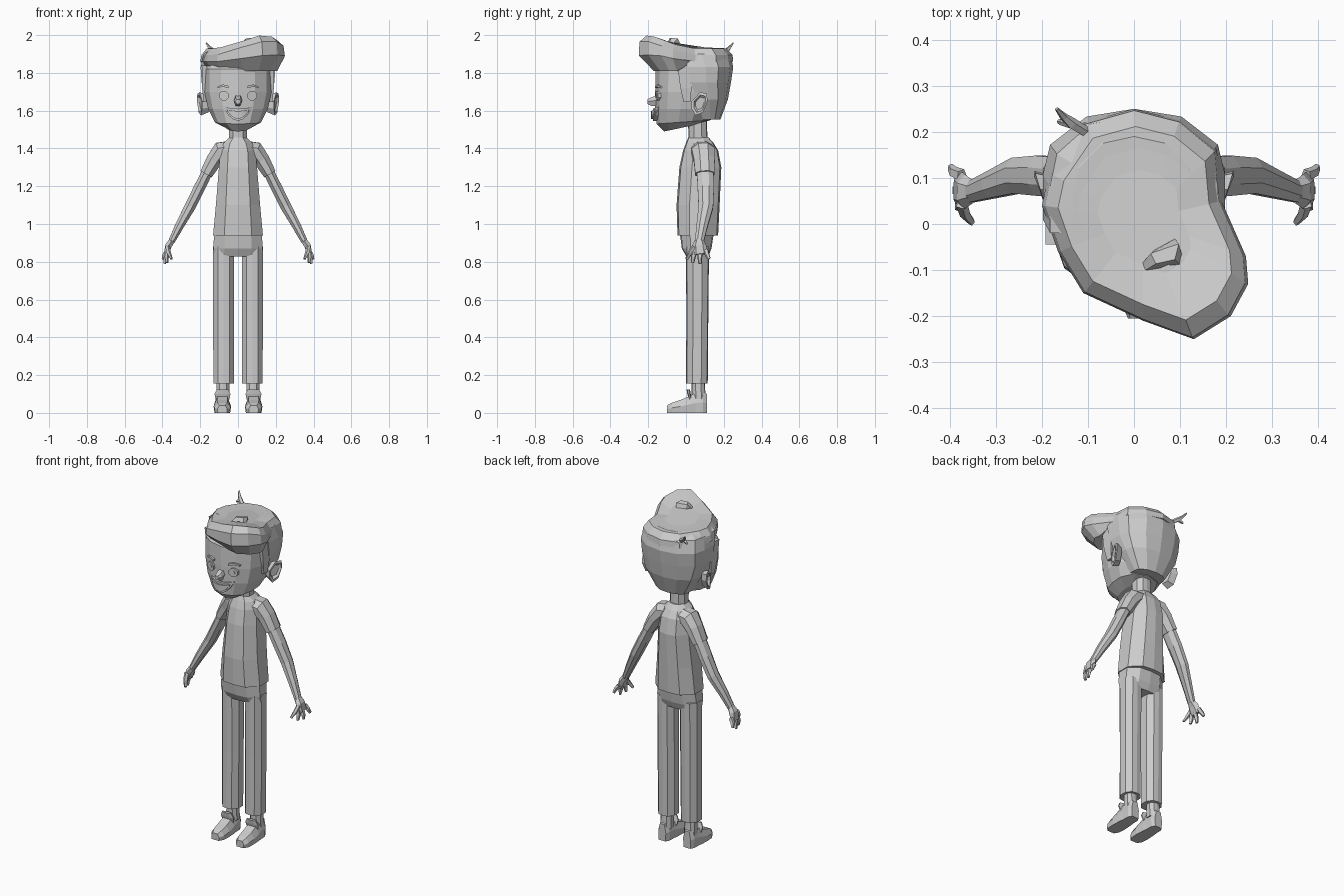
import bpy, bmesh, math
from mathutils import Vector

BODY = [(0, -1), (.55, -.93), (1, -.4), (1, .4), (.55, .93), (0, 1)]
FACE = [(0, -1), (.5, -.88), (.85, -.62), (1, -.2), (1, .3), (.65, .82), (0, 1)]
NAPE = [(0, -1), (1, -1), (1, -.2), (.92, .35), (.52, .86), (0, 1)]


def loft(name, rings, mirror=False):
    """Skin a list of equal-length point rings and cap both ends."""
    bm = bmesh.new()
    rows = [[bm.verts.new(p) for p in r] for r in rings]
    n = len(rows[0])
    for a, b in zip(rows, rows[1:]):
        for i in range(n):
            j = (i + 1) % n
            bm.faces.new((a[i], a[j], b[j], b[i]))
    bm.faces.new(rows[0][::-1])
    bm.faces.new(rows[-1])
    bmesh.ops.recalc_face_normals(bm, faces=bm.faces)
    me = bpy.data.meshes.new(name)
    bm.to_mesh(me)
    bm.free()
    ob = bpy.data.objects.new(name, me)
    bpy.context.collection.objects.link(ob)
    if mirror:
        ob.modifiers.new("mirror", 'MIRROR').use_mirror_merge = False
    return ob


def ring(half, z, w, f, b, tilt=0, cx=0):
    """Horizontal symmetric ring: half width w, front y f, back y b."""
    full = half + [(-u, v) for u, v in half[-2:0:-1]]
    return [(cx + u * w, (f + b) / 2 + v * (b - f) / 2, z + tilt * (v + 1) / 2)
            for u, v in full]


def tube(name, path, n=6, mirror=False):
    """Tube along (x, y, z, radius across, radius in y)."""
    pts = [Vector(p[:3]) for p in path]
    rings = []
    for i, p in enumerate(path):
        d = (pts[min(i + 1, len(pts) - 1)] - pts[max(i - 1, 0)]).normalized()
        a = (Vector((0, 1, 0)) - d * d.y).normalized()
        b = d.cross(a)
        angs = [2 * math.pi * (k + .5) / n for k in range(n)]
        rings.append([pts[i] + b * p[3] * math.cos(t) + a * p[4] * math.sin(t) for t in angs])
    return loft(name, rings, mirror)


# Shirt, sleeves and neck
loft("shirt", [ring(BODY, *r) for r in [
    (.94, .132, -.045, .17), (1.1, .117, -.05, .178), (1.3, .101, -.035, .187),
    (1.39, .093, -.015, .17), (1.43, .075, 0, .145), (1.458, .045, .012, .12)]])
tube("sleeve", [(.03, .085, 1.395, .05, .065), (.09, .09, 1.385, .055, .065),
                (.125, .097, 1.34, .046, .06), (.168, .1, 1.265, .037, .056)], 8, True)
loft("neck", [ring(BODY, z, .048, f, b) for z, f, b in [(1.42, .015, .115), (1.56, .01, .11)]])

# Arms and hands
tube("arm", [(.15, .1, 1.3, .03, .047), (.205, .105, 1.19, .032, .047), (.255, .105, 1.09, .031, .042),
             (.31, .085, .99, .025, .032), (.353, .07, .905, .018, .025)], 8, True)
tube("palm", [(.35, .07, .912, .018, .025), (.368, .07, .885, .02, .038), (.38, .075, .84, .014, .042)], 6, True)
for i, (x, y, z, y0, z0) in enumerate([(.352, .004, .815, .045, .88), (.375, .035, .795, .045, .85),
                                       (.388, .075, .79, .075, .85), (.398, .123, .815, .105, .86)]):
    tube("finger_%d" % i, [(.374, y0, z0, .013, .015),
                           ((.374 + x) / 2 + .004, (y0 + y) / 2 - .002, (z0 + z) / 2, .012, .013),
                           (x, y, z, .007, .009)], 5, True)

# Trousers
loft("hips", [ring(BODY, *r) for r in [
    (.828, .131, .002, .118), (.87, .131, -.022, .135), (.97, .125, -.035, .15)]])
loft("trouser_leg", [ring(BODY, *r, cx=.076) for r in [
    (.155, .054, 0, .115), (.5, .056, .002, .118), (.88, .056, 0, .122)]], True)

# Ankles and shoes
loft("ankle", [ring(BODY, z, w, f, b, cx=.08) for z, w, f, b in [
    (.07, .036, .03, .105), (.18, .033, .03, .098)]], True)
loft("shoe", [[(.083 + u * w, y, v * h) for u, v in
               [(-.9, 0), (.9, 0), (1, .5), (.6, 1), (-.6, 1), (-1, .5)]]
              for y, w, h in [(-.1, .026, .04), (-.075, .042, .053), (-.03, .046, .068),
                              (.02, .043, .09), (.05, .039, .105), (.09, .037, .11), (.11, .025, .1)]], True)
loft("shoe_tongue", [ring(BODY, z, w, f, f + .018, cx=.082) for z, w, f in [
    (.07, .036, .015), (.1, .042, .007), (.125, .03, .003)]], True)

# Head
loft("head", [ring(FACE, *r) for r in [
    (1.49, .055, -.115, .05, .035), (1.53, .122, -.155, .13, .02), (1.61, .158, -.163, .17),
    (1.7, .178, -.163, .19), (1.82, .178, -.16, .2), (1.89, .12, -.1, .15)]])

# Cupped ears
EAR = [(.03, 1.65), (.075, 1.698), (.11, 1.69), (.115, 1.65), (.09, 1.59), (.05, 1.575), (.03, 1.61)]


def ear_ring(x, s):
    return [(x + .3 * (y - .03), .075 + (y - .075) * s, 1.64 + (z - 1.64) * s) for y, z in EAR]


loft("ear", [ear_ring(.15, .75), ear_ring(.19, 1), ear_ring(.192, .75), ear_ring(.18, .55)], True)

# Eyes and brows
for name, r, y in [("eye", .027, -.155), ("pupil", .012, -.158)]:
    rings = []
    for yy in (-.12, y):
        rings.append([(.075 + r * math.cos(a), yy + .28 * r * math.cos(a), 1.68 + r * math.sin(a))
                      for a in [2 * math.pi * (k + .5) / 8 for k in range(8)]])
    loft(name, rings, True)
loft("brow", [[(x, y, z + dz) for y, dz in [(f, -h), (f, h), (f + .04, h), (f + .04, -h)]]
              for x, z, h, f in [(.05, 1.725, .006, -.165), (.08, 1.733, .006, -.155), (.108, 1.724, .004, -.138)]], True)

# Nose
loft("nose", [[(u * w, y, 1.648 + dz + v * h) for u, v in
               [(-.6, 1), (.6, 1), (1, .1), (.5, -1), (-.5, -1), (-1, .1)]]
              for y, w, h, dz in [(-.15, .022, .03, .005), (-.185, .022, .022, 0), (-.205, .013, .012, 0)]])

# Smile, with lips around a band of teeth
for name, sx, sh, front in [("lips", .076, .028, -.176), ("teeth", .058, .017, -.184)]:
    rings = []
    for k in range(7):
        t = k / 3 - 1
        zc, h, f = 1.578 + .04 * (t * sx / .076) ** 2, sh * (1 - t * t) + .004, front + .03 * (t * sx / .076) ** 2
        rings.append([(t * sx, y, zc + v) for y, v in [(f, -h), (f, h), (-.1, h), (-.1, -h)]])
    loft(name, rings)

# Hair around the back of the head, with sideburns
loft("back_hair", [ring(NAPE, *r) for r in [
    (1.552, .1, .09, .182), (1.66, .166, .062, .222), (1.75, .193, .02, .238), (1.83, .198, .01, .25),
    (1.9, .182, -.02, .235), (1.932, .13, -.02, .19)]])
loft("sideburn", [[(x, y0, z), (x, y1, z), (.165, y1, z), (.165, y0, z)]
                  for x, y0, y1, z in [(.192, -.045, .04, 1.84), (.19, -.03, .03, 1.72), (.182, -.012, .022, 1.645)]], True)

# Swept quiff, lofted from its plan outline
PLAN = [(-.2, .04), (-.185, .11), (-.11, .22), (0, .25), (.1, .225), (.18, .16), (.19, .05), (.243, -.07),
        (.248, -.13), (.21, -.2), (.13, -.25), (.02, -.21), (-.11, -.15), (-.165, -.06)]


def clamp(v):
    return max(0, min(1, v))


def top_z(x, y):
    return 1.93 + .07 * clamp((x + .12) / .24) * clamp(-y / .19)


def under(p):
    x, y = p
    return (x * (.93 if y > 0 else .84), y * (.9 if y > 0 else .68), 1.81 if y < .04 else 1.86)


def shrink(p, s, dz):
    x, y = .02 + (p[0] - .02) * s, .01 + (p[1] - .01) * s
    return (x, y, top_z(x, y) - dz)


loft("quiff", [[(.02 + (p[0] - .02) * .5, p[1] * .4, 1.83) for p in PLAN],
               [under(p) for p in PLAN],
               [(x, y, 1.86 + .035 * clamp((x + .1) / .25) * clamp(-y / .15)) for x, y in PLAN],
               [(.02 + (x - .02) * .97, y * .985, top_z(x, y) - .035) for x, y in PLAN],
               [shrink(p, .84, 0) for p in PLAN],
               [shrink(p, .45, -.004) for p in PLAN]])

# Loose curls
tube("top_curl", [(.02, -.1, 1.935, .012, .012), (.05, -.075, 1.965, .022, .022),
                  (.085, -.06, 1.968, .022, .03), (.1, -.09, 1.94, .01, .012)], 5)
tube("back_curl", [(-.105, .2, 1.9, .012, .012), (-.135, .218, 1.92, .013, .013),
                   (-.152, .232, 1.935, .009, .009), (-.168, .25, 1.958, .004, .004)], 5)
tube("back_curl_fork", [(-.13, .215, 1.918, .01, .01), (-.158, .222, 1.908, .008, .008),
                        (-.165, .222, 1.902, .004, .004)], 5)
